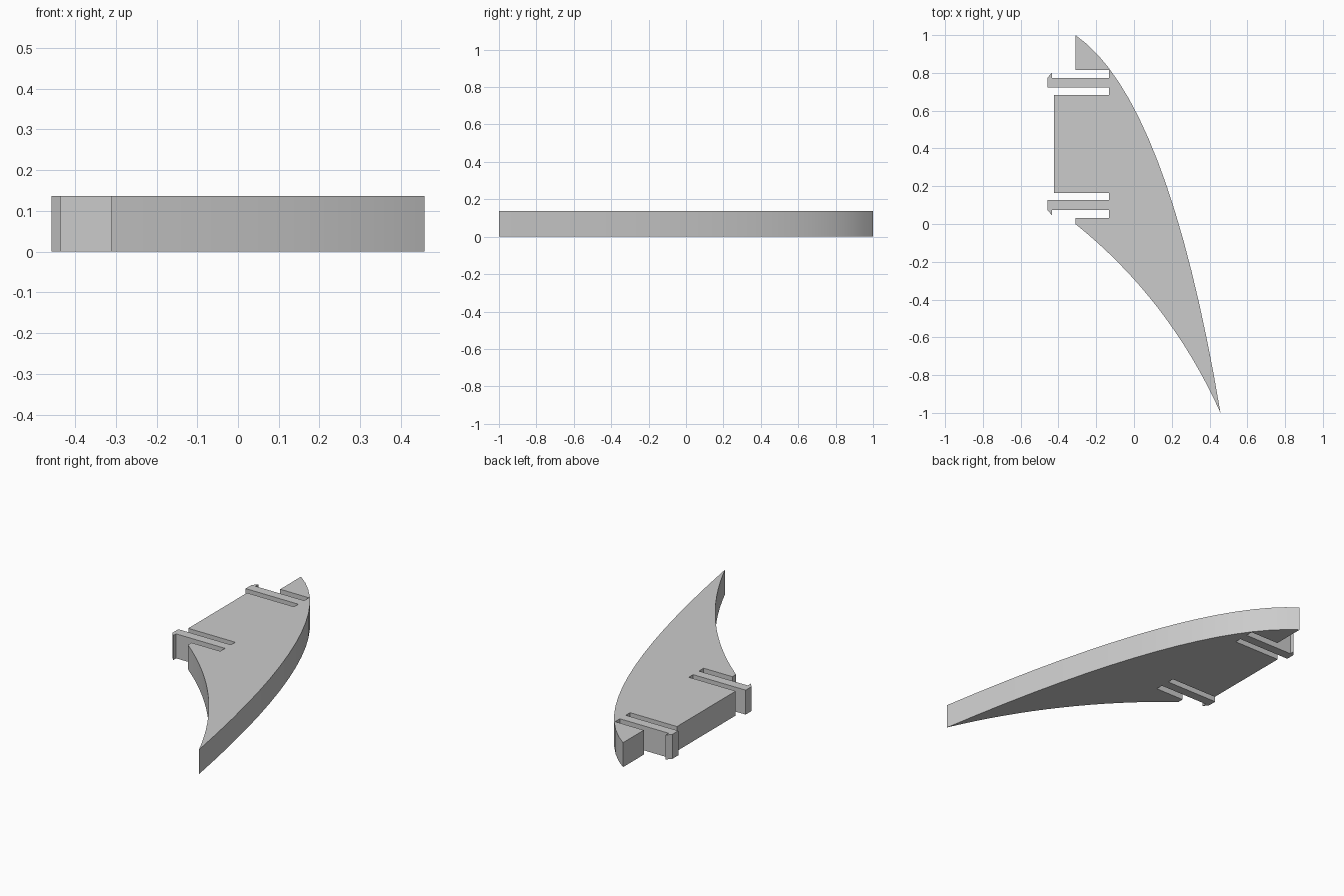
import bpy
import bmesh
from mathutils import Vector

cube = bpy.data.objects.get("Cube")
if cube:
    bpy.data.objects.remove(cube, do_unlink=True)

HEIGHT = 0.137
MID_Y = 0.424          # the two clips mirror about this line
TOP_TIP, LOW_CORNER, POINT = (-0.31, 1.0), (-0.31, 0.0), (0.458, -1.0)


def arc(start, control, end, steps=16):
    """Points of a quadratic curve."""
    a, b, c = Vector(start), Vector(control), Vector(end)
    ts = [i / steps for i in range(steps + 1)]
    return [tuple(a * (1 - t) ** 2 + b * 2 * t * (1 - t) + c * t * t) for t in ts]


# Upper clip: slot, barbed arm, slot, then the tongue edge
SLOT, ARM, BARB, TONGUE = -0.132, -0.458, -0.435, -0.423
upper_clip = [
    (-0.31, 0.816), (SLOT, 0.816), (SLOT, 0.774), (BARB, 0.774),
    (BARB, 0.801), (ARM, 0.774), (ARM, 0.722),
    (SLOT, 0.722), (SLOT, 0.684), (TONGUE, 0.684),
]
lower_clip = [(x, 2 * MID_Y - y) for x, y in reversed(upper_clip)]

# Whole outline: clips, inner sweep to the point, outer sweep back to the tip
outline = (upper_clip + lower_clip
           + arc(LOW_CORNER, (0.188, -0.40), POINT)
           + arc(POINT, (0.177, 0.665), TOP_TIP)[1:])

# Extrude the outline into a flat fin
bm = bmesh.new()
base = bm.faces.new([bm.verts.new((x, y, 0)) for x, y in outline])
top = bmesh.ops.extrude_face_region(bm, geom=[base], use_keep_orig=True)
verts = [g for g in top["geom"] if isinstance(g, bmesh.types.BMVert)]
bmesh.ops.translate(bm, verts=verts, vec=(0, 0, HEIGHT))
bmesh.ops.recalc_face_normals(bm, faces=bm.faces)
mesh = bpy.data.meshes.new("clip_on_fin")
bm.to_mesh(mesh)
bm.free()
fin = bpy.data.objects.new("clip_on_fin", mesh)
bpy.context.collection.objects.link(fin)

# Plain grey plastic
grey = bpy.data.materials.new("light_grey")
grey.use_nodes = True
colour = (0.6, 0.6, 0.6, 1)
grey.diffuse_color = colour
grey.node_tree.nodes["Principled BSDF"].inputs["Base Color"].default_value = colour
mesh.materials.append(grey)

# Smooth sweeps, sharp corners
bpy.ops.object.select_all(action="DESELECT")
fin.select_set(True)
bpy.context.view_layer.objects.active = fin
bpy.ops.object.shade_smooth_by_angle(angle=0.4)
